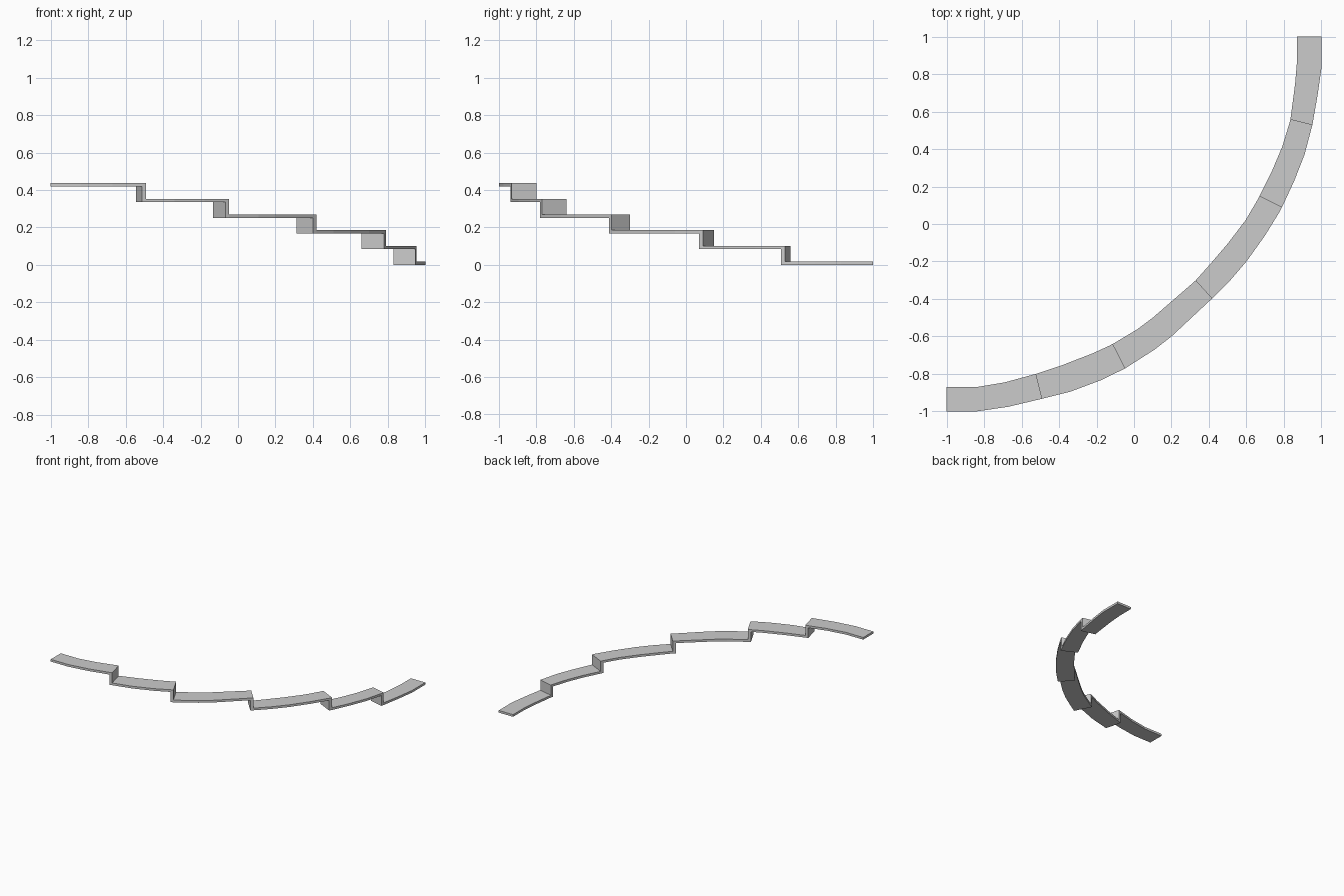
import bpy, bmesh
from mathutils import Vector

if "Cube" in bpy.data.objects:
    bpy.data.objects.remove(bpy.data.objects["Cube"])

# Plan of the curved flight: per tread, (outer x, y, inner x, y) stations
TREADS = [
    [(1, 1, .87, 1), (1, .83, .87, .87), (.98, .69, .86, .75)],
    [(.952, .53, .835, .56), (.91, .37, .79, .41), (.855, .23, .735, .28)],
    [(.79, .09, .67, .15), (.70, -.06, .595, .02), (.60, -.20, .50, -.105), (.51, -.305, .41, -.21)],
    [(.418, -.397, .33, -.30), (.20, -.60, .10, -.50), (.11, -.67, .02, -.56)],
    [(-.047, -.77, -.113, -.64), (-.18, -.835, -.22, -.69), (-.34, -.895, -.38, -.752)],
    [(-.49, -.932, -.523, -.80), (-.67, -.975, -.69, -.845), (-.84, -1, -.84, -.87), (-1, -1, -1, -.87)],
]
RISE, THICK, RISER = .0838, .018, .023


def back_edge(s):
    # riser's rear edge, offset along the walking direction
    o, i = Vector(s[:2]), Vector(s[2:])
    d = (i - o).normalized()
    t = Vector((-d.y, d.x)) * RISER
    return (*(o + t), *(i + t))


# Paired top and bottom chains of the folded strip
top, bot = [], []
for n, tread in enumerate(TREADS):
    z = n * RISE
    for k, s in enumerate(tread):
        if n and k == 0:
            b = back_edge(s)
            top += [(s, z - RISE + THICK), (s, z + THICK), (b, z + THICK)]
            bot += [(s, z - RISE), (b, z - RISE), (b, z)]
        else:
            top.append((s, z + THICK))
            bot.append((s, z))

bm = bmesh.new()
rings = []
for (st, zt), (sb, zb) in zip(top, bot):
    rings.append([bm.verts.new(p) for p in (
        (st[0], st[1], zt), (st[2], st[3], zt), (sb[2], sb[3], zb), (sb[0], sb[1], zb))])
for a, b in zip(rings, rings[1:]):
    for j in range(4):
        m = (j + 1) % 4
        bm.faces.new((a[j], a[m], b[m], b[j]))
bm.faces.new(rings[0])
bm.faces.new(rings[-1][::-1])
bmesh.ops.recalc_face_normals(bm, faces=bm.faces)

# Folded stair strip
mesh = bpy.data.meshes.new("curved_stair")
bm.to_mesh(mesh)
bm.free()
bpy.context.collection.objects.link(bpy.data.objects.new("curved_stair", mesh))
